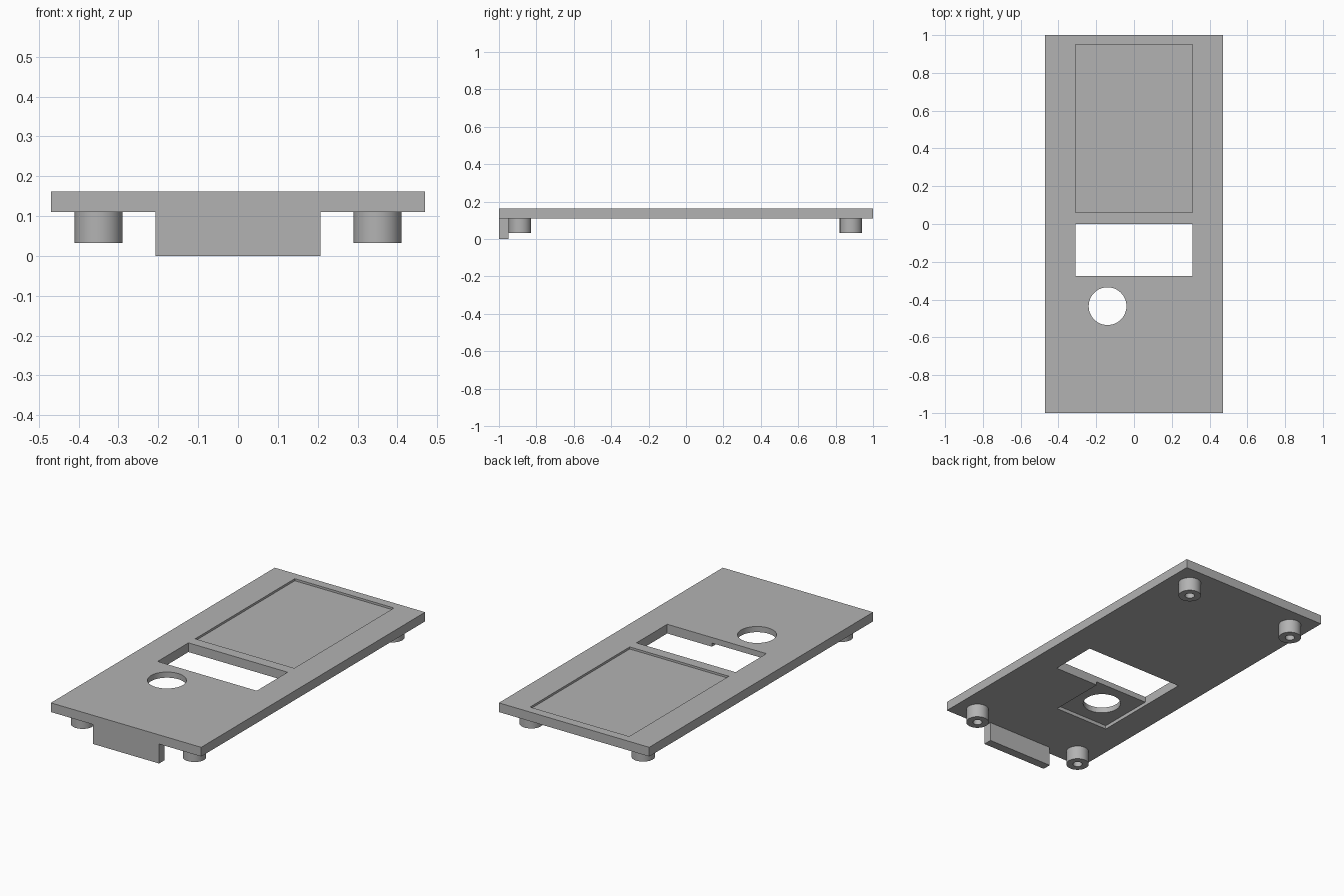
import bpy
import math

cube = bpy.data.objects.get("Cube")
if cube:
    bpy.data.objects.remove(cube, do_unlink=True)

grey = bpy.data.materials.new("plain grey")
grey.use_nodes = True
GREY = (0.45, 0.45, 0.45, 1)
grey.diffuse_color = GREY
grey.node_tree.nodes["Principled BSDF"].inputs["Base Color"].default_value = GREY

BOTTOM, TOP = 0.11, 0.162


def box(name, x, y, z):
    """Box from (low, high) ranges."""
    centre = [(a + b) / 2 for a, b in (x, y, z)]
    bpy.ops.mesh.primitive_cube_add(size=1, location=centre)
    ob = bpy.context.object
    ob.name = name
    ob.scale = [b - a for a, b in (x, y, z)]
    bpy.ops.object.transform_apply(location=False, rotation=False, scale=True)
    ob.data.materials.append(grey)
    return ob


def cylinder(name, x, y, z, radius, sides=48):
    bpy.ops.mesh.primitive_cylinder_add(
        vertices=sides, radius=radius, depth=z[1] - z[0],
        location=(x, y, (z[0] + z[1]) / 2))
    ob = bpy.context.object
    ob.name = name
    ob.data.materials.append(grey)
    return ob


def cut(target, cutter):
    """Subtract the cutter, then remove it."""
    mod = target.modifiers.new("cut", 'BOOLEAN')
    mod.operation = 'DIFFERENCE'
    mod.solver = 'EXACT'
    mod.object = cutter
    cutter.hide_render = True
    bpy.context.view_layer.objects.active = target
    bpy.ops.object.modifier_apply(modifier=mod.name)
    bpy.data.objects.remove(cutter, do_unlink=True)


def smooth(ob):
    bpy.ops.object.select_all(action='DESELECT')
    ob.select_set(True)
    bpy.context.view_layer.objects.active = ob
    bpy.ops.object.shade_smooth_by_angle(angle=math.radians(30))


# Cover plate with display recess, window, round hole and underside pocket
plate = box("cover_plate", (-0.47, 0.47), (-1, 1), (BOTTOM, TOP))
cut(plate, box("display_recess", (-0.31, 0.31), (0.06, 0.95), (TOP - 0.012, 0.3)))
cut(plate, box("window", (-0.31, 0.31), (-0.275, 0.0), (0, 0.3)))
cut(plate, box("pocket", (-0.31, 0.03), (-0.605, -0.265), (0, BOTTOM + 0.02)))
cut(plate, cylinder("round_hole", -0.14, -0.435, (0, 0.3), 0.1))
smooth(plate)

# Front lip hanging below the plate
box("front_lip", (-0.207, 0.207), (-1, -0.95), (0, BOTTOM))

# Four hollow mounting posts
for end, y in (("front", -0.888), ("back", 0.882)):
    for side, x in (("left", 0.35), ("right", -0.35)):
        post = cylinder(f"{end}_{side}_post", x, y, (0.032, BOTTOM), 0.06)
        cut(post, cylinder("screw_hole", x, y, (0, BOTTOM - 0.005), 0.025, 32))
        smooth(post)
